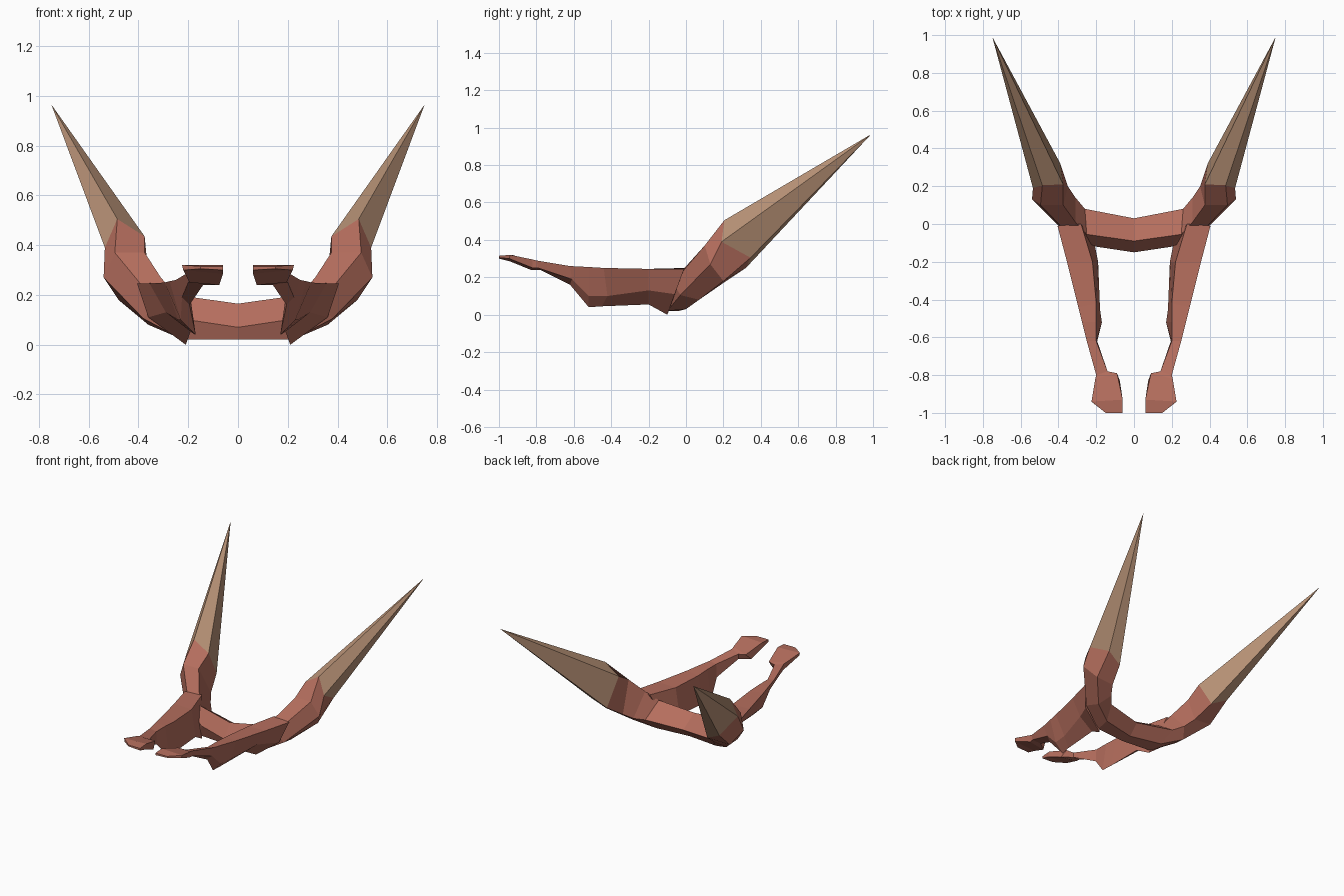
import bpy
import bmesh
from mathutils import Vector

UNIT = 0.01  # rails below are written in hundredths

default_cube = bpy.data.objects.get("Cube")
if default_cube:
    bpy.data.objects.remove(default_cube, do_unlink=True)


def make_material(name, colour):
    mat = bpy.data.materials.new(name)
    mat.use_nodes = True
    mat.diffuse_color = (*colour, 1)
    bsdf = next(n for n in mat.node_tree.nodes if n.type == "BSDF_PRINCIPLED")
    bsdf.inputs["Base Color"].default_value = (*colour, 1)
    return mat


def add_object(name, bm, material):
    """Turn a bmesh of the +x half into a flat shaded, mirrored object."""
    mesh = bpy.data.meshes.new(name)
    bm.to_mesh(mesh)
    bm.free()
    mesh.materials.append(material)
    obj = bpy.data.objects.new(name, mesh)
    bpy.context.collection.objects.link(obj)
    mirror = obj.modifiers.new("Mirror", "MIRROR")
    mirror.use_axis[0] = True
    mirror.use_clip = True
    mirror.merge_threshold = UNIT / 10
    return obj


def loft(name, rails, material, open_start=False, open_end=False):
    """Skin a tube over lengthwise rails that run side by side."""
    bm = bmesh.new()
    rings = [[bm.verts.new(Vector(p) * UNIT) for p in ring] for ring in zip(*rails)]
    sides = len(rails)
    for ring, following in zip(rings, rings[1:]):
        for i in range(sides):
            j = (i + 1) % sides
            bm.faces.new((ring[i], ring[j], following[j], following[i]))
    start, end = bm.faces.new(rings[0]), bm.faces.new(rings[-1])
    bmesh.ops.recalc_face_normals(bm, faces=bm.faces[:])
    unwanted = [cap for cap, is_open in ((start, open_start), (end, open_end)) if is_open]
    if unwanted:
        bmesh.ops.delete(bm, geom=unwanted, context="FACES_ONLY")
    return add_object(name, bm, material)


def spike(name, base, tip, material):
    """Join a base outline to a single sharp tip."""
    bm = bmesh.new()
    ring = [bm.verts.new(Vector(p) * UNIT) for p in base]
    point = bm.verts.new(Vector(tip) * UNIT)
    for i, vert in enumerate(ring):
        bm.faces.new((vert, ring[(i + 1) % len(ring)], point))
    cap = bm.faces.new(ring)
    bmesh.ops.recalc_face_normals(bm, faces=bm.faces[:])
    bmesh.ops.delete(bm, geom=[cap], context="FACES_ONLY")
    return add_object(name, bm, material)


hide = make_material("dusty red", (0.46, 0.155, 0.11))
bone = make_material("tan horn", (0.50, 0.30, 0.19))

# Curved collar: five edges from the middle out to the horn root
collar_top = [(0, -9, 16.5), (25, -5.5, 20), (31, 1, 27), (37.5, 10, 37), (37.5, 21, 43.5)]
collar_front = [(0, -15, 7), (20, -12, 10), (33, -7, 17), (49.5, 10, 37), (48.5, 20.5, 50.5)]
collar_outer = [(0, -12, 2), (22, -10, 2), (38, -3, 10.5), (54, 13, 27), (53.5, 19, 39)]
collar_under = [(0, -4, 2), (23, 0, 3), (36, 7, 8), (48, 20, 18), (50, 34.5, 30.5)]
collar_back = [(0, 3, 9), (26, 8, 11), (31, 14, 13), (35, 20, 17), (39, 32, 25)]
collar_rails = [collar_top, collar_front, collar_outer, collar_under, collar_back]
loft("collar", collar_rails, hide, open_start=True, open_end=True)

# Long horns growing from the collar ends
spike("horns", [rail[-1] for rail in collar_rails], (75, 99, 96.5), bone)

# Forward arms: four edges, with the low lobe before the wrist
arm_top_outer = [(40.5, -1, 24.5), (35.5, -20, 24.5), (29.5, -44, 25),
                 (27.5, -52, 25.5), (25, -62, 26), (20, -80, 29)]
arm_mid_outer = [(36, -6, 11), (29, -20, 13), (24, -42, 10),
                 (23, -52, 10), (22.5, -61, 19), (20, -79, 25)]
arm_bottom = [(21, -10, 0), (19, -20, 5.5), (18, -45, 4.5),
              (17, -52, 4), (19.5, -62, 16), (14, -78, 24)]
arm_top_inner = [(28, 0, 25), (22, -20, 24), (20, -42, 24.5),
                 (20, -52, 25), (20, -62, 25), (14, -78, 27.5)]
arm_rails = [arm_top_outer, arm_mid_outer, arm_bottom, arm_top_inner]
loft("arms", arm_rails, hide, open_end=True)

# Flattened hands widening inward from the wrist
hand_paths = [
    [(20.5, -82, 29.5), (22.5, -94, 32), (15, -100, 31.5)],
    [(19.5, -82, 25), (22, -94.5, 30), (15, -100, 30.5)],
    [(7.5, -83, 24), (6, -94, 28.5), (6, -100, 30)],
    [(9, -79, 28), (6, -93, 32), (6, -100, 31.5)],
]
hand_rails = [[arm[-1]] + path for arm, path in zip(arm_rails, hand_paths)]
loft("hands", hand_rails, hide, open_start=True)
